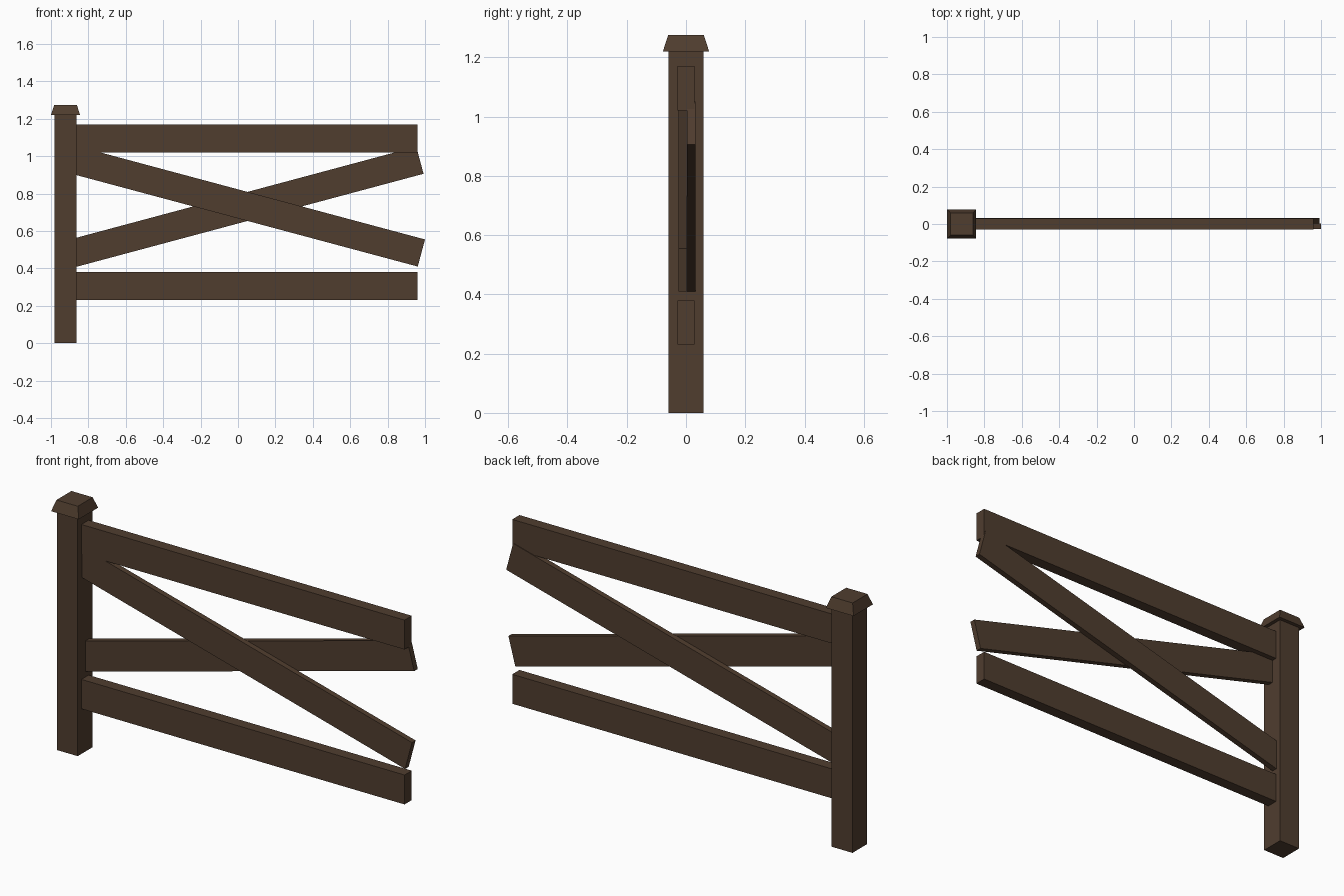
import bpy, bmesh, math
from mathutils import Vector

if "Cube" in bpy.data.objects:
    bpy.data.objects.remove(bpy.data.objects["Cube"])

wood = bpy.data.materials.new("dark_brown_wood")
wood.diffuse_color = (0.08, 0.047, 0.028, 1.0)
wood.use_nodes = True
wood.node_tree.nodes["Principled BSDF"].inputs["Base Color"].default_value = wood.diffuse_color


def prism(name, profile, y0, y1):
    """Extrude an xz profile from y0 to y1."""
    bm = bmesh.new()
    face = bm.faces.new([bm.verts.new((x, y0, z)) for x, z in profile])
    ext = bmesh.ops.extrude_face_region(bm, geom=[face])
    moved = [v for v in ext["geom"] if isinstance(v, bmesh.types.BMVert)]
    bmesh.ops.translate(bm, vec=(0, y1 - y0, 0), verts=moved)
    return finish(name, bm)


def finish(name, bm):
    bmesh.ops.recalc_face_normals(bm, faces=bm.faces)
    mesh = bpy.data.meshes.new(name)
    bm.to_mesh(mesh)
    bm.free()
    mesh.materials.append(wood)
    obj = bpy.data.objects.new(name, mesh)
    bpy.context.collection.objects.link(obj)
    return obj


def rect(x0, x1, z0, z1):
    return [(x0, z0), (x1, z0), (x1, z1), (x0, z1)]


def brace(name, lower_end, slope_deg, y0, y1, length=1.92, width=0.15):
    """Tilted plank, given the lower corner of its free right end."""
    a = math.radians(slope_deg)
    along = Vector((math.cos(a), math.sin(a)))
    up = Vector((-math.sin(a), math.cos(a))) * width
    end = Vector(lower_end)
    start = end - along * length
    return prism(name, [start, end, end + up, start + up], y0, y1)


POST_X = -0.922
HALF = 0.059

# Post
prism("post", rect(POST_X - HALF, POST_X + HALF, 0, 1.22), -HALF, HALF)

# Tapered post cap
bm = bmesh.new()
bmesh.ops.create_cone(bm, cap_ends=True, segments=4,
                      radius1=0.078 * math.sqrt(2), radius2=0.060 * math.sqrt(2), depth=0.055)
for v in bm.verts:
    v.co.xy = ((v.co.x - v.co.y) / math.sqrt(2), (v.co.x + v.co.y) / math.sqrt(2))
bmesh.ops.translate(bm, vec=(POST_X, 0, 1.2475), verts=bm.verts)
finish("post_cap", bm)

# Horizontal rails
for name, z in (("bottom_rail", 0.23), ("top_rail", 1.02)):
    prism(name, rect(-0.90, 0.96, z, z + 0.15), -0.029, 0.029)

# Crossed braces, one behind the other
brace("front_brace", (0.961, 0.41), -15, -0.026, 0.003)
brace("back_brace", (0.992, 0.906), 15, 0.003, 0.032)
